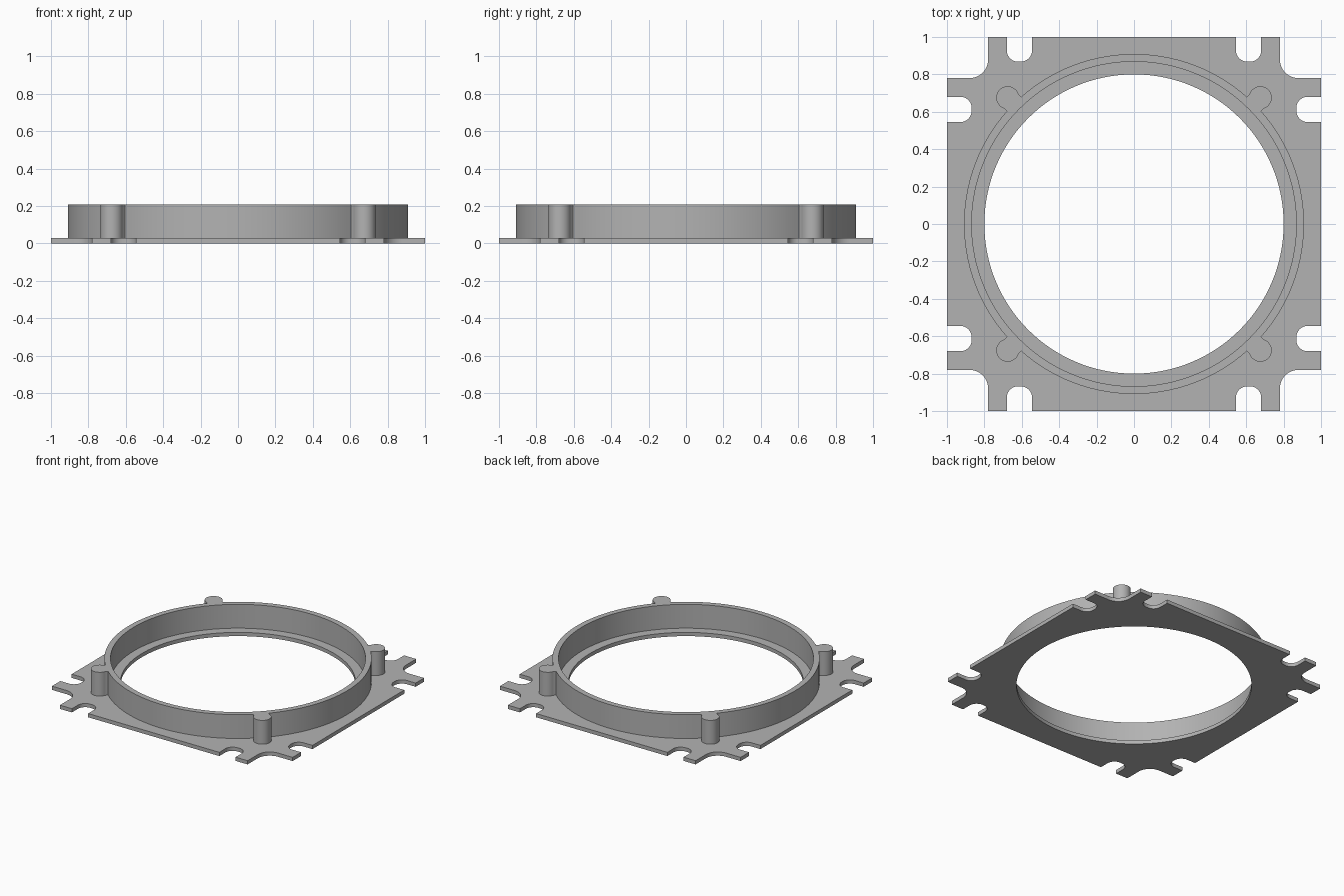
import bpy, bmesh
from math import radians, degrees, cos, sin, asin, sqrt, pi

cube = bpy.data.objects.get("Cube")
if cube:
    bpy.data.objects.remove(cube, do_unlink=True)

PLATE_TOP, RIM_TOP = 0.028, 0.207
HOLE_R, RIM_IN, RIM_OUT = 0.80, 0.868, 0.909
BOSS_DIST, BOSS_R, NECK = 0.955, 0.061, 0.053   # NECK is half the neck width

grey = bpy.data.materials.new("plain grey")
grey.use_nodes = True
colour = (0.45, 0.45, 0.45, 1)
grey.diffuse_color = colour
grey.node_tree.nodes["Principled BSDF"].inputs["Base Color"].default_value = colour


def arc(cx, cy, r, start, end, steps):
    """Points along an arc, angles in degrees."""
    angles = [radians(start + (end - start) * i / steps) for i in range(steps + 1)]
    return [(cx + r * cos(a), cy + r * sin(a)) for a in angles]


def four_turns(quarter):
    """Repeat a clockwise quarter outline around the centre."""
    loop = []
    for _ in range(4):
        loop += quarter
        quarter = [(y, -x) for x, y in quarter]
    return loop


def extruded(name, loops, bottom, top):
    """Flat outline with holes, given thickness."""
    bm = bmesh.new()
    for loop in loops:
        verts = [bm.verts.new((x, y, bottom)) for x, y in loop]
        for a, b in zip(verts, verts[1:] + verts[:1]):
            bm.edges.new((a, b))
    bmesh.ops.triangle_fill(bm, use_beauty=True, edges=bm.edges[:], normal=(0, 0, 1))
    raised = bmesh.ops.extrude_face_region(bm, geom=bm.faces[:], use_keep_orig=True)["geom"]
    bmesh.ops.translate(bm, vec=(0, 0, top - bottom),
                        verts=[v for v in raised if isinstance(v, bmesh.types.BMVert)])
    bmesh.ops.recalc_face_normals(bm, faces=bm.faces[:])
    mesh = bpy.data.meshes.new(name)
    bm.to_mesh(mesh)
    bm.free()
    mesh.materials.append(grey)
    obj = bpy.data.objects.new(name, mesh)
    bpy.context.collection.objects.link(obj)
    bpy.ops.object.select_all(action="DESELECT")
    obj.select_set(True)
    bpy.context.view_layer.objects.active = obj
    bpy.ops.object.shade_smooth_by_angle(angle=radians(30))
    return obj


# Base plate: slots beside each corner and a filleted corner notch
half = [(0.545, 1)]
half += arc(0.605, 0.928, 0.06, 180, 270, 8)
half += arc(0.62, 0.928, 0.06, 270, 360, 8)
half += [(0.68, 1), (0.78, 1)]
half += arc(0.88, 0.88, 0.10, 180, 225, 6)
corner = half + [(y, x) for x, y in reversed(half[:-1])]
hole = arc(0, 0, HOLE_R, 0, 360, 128)[:-1]
extruded("base_plate", [four_turns(corner), hole], 0, PLATE_TOP)

# Raised rim with a round boss on a short neck at each diagonal
spread = degrees(asin(NECK / RIM_OUT))
bulge = 180 - degrees(asin(NECK / BOSS_R))
d = BOSS_DIST / sqrt(2)
rim_quarter = arc(0, 0, RIM_OUT, 90, 45 + spread, 14)
rim_quarter += arc(d, d, BOSS_R, 45 + bulge, 45 - bulge, 24)
rim_quarter += arc(0, 0, RIM_OUT, 45 - spread, 0, 14)[:-1]
rim_hole = arc(0, 0, RIM_IN, 0, 360, 128)[:-1]
extruded("raised_rim", [four_turns(rim_quarter), rim_hole], PLATE_TOP, RIM_TOP)
